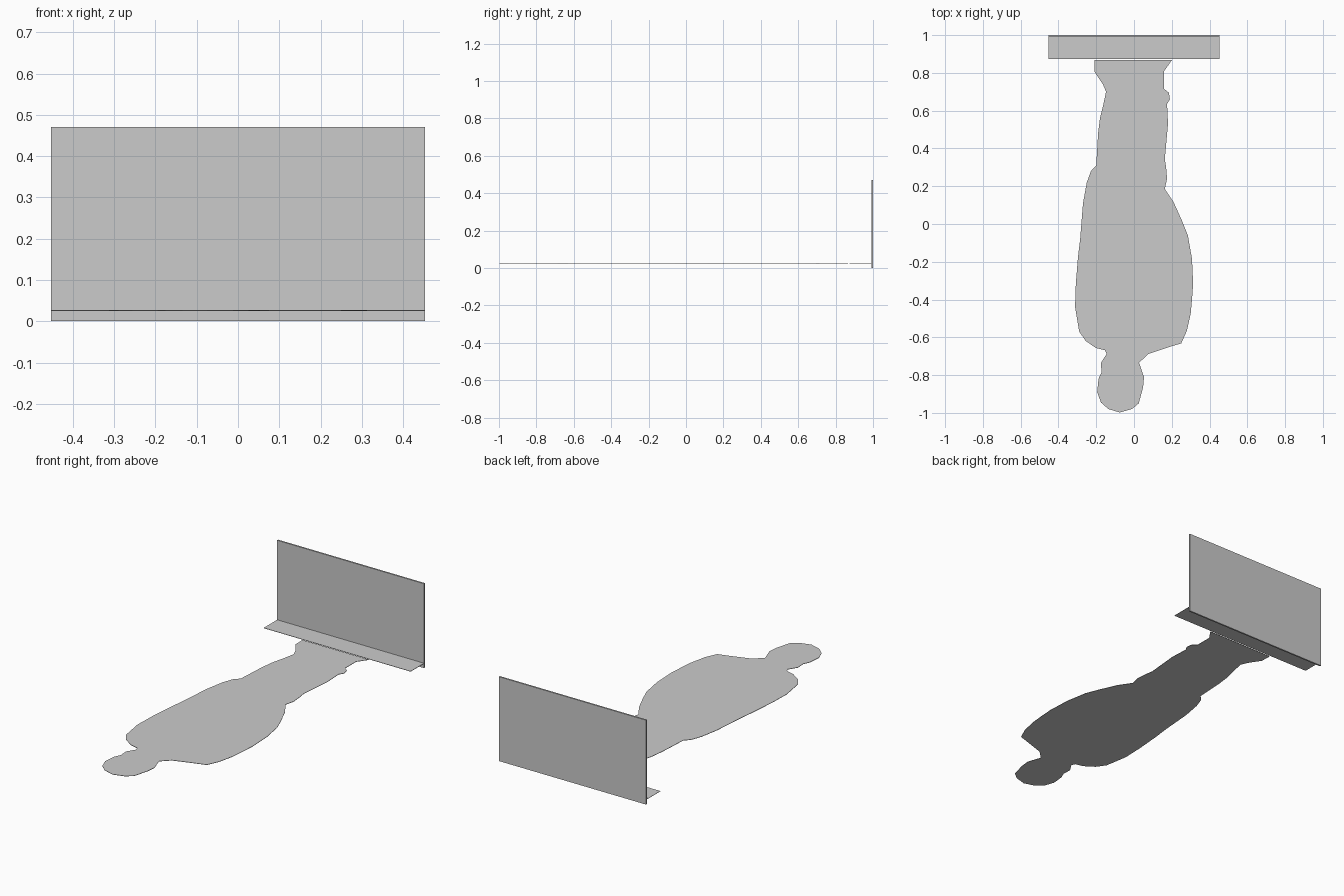
import bpy, bmesh

if "Cube" in bpy.data.objects:
    bpy.data.objects.remove(bpy.data.objects["Cube"])


def mesh_object(name, bm):
    bmesh.ops.recalc_face_normals(bm, faces=bm.faces)
    mesh = bpy.data.meshes.new(name)
    bm.to_mesh(mesh)
    bm.free()
    ob = bpy.data.objects.new(name, mesh)
    bpy.context.collection.objects.link(ob)
    return ob


def slab(name, outline, z0, z1):
    """Flat outline extruded from z0 up to z1."""
    bm = bmesh.new()
    face = bm.faces.new([bm.verts.new((x, y, z0)) for x, y in outline])
    ext = bmesh.ops.extrude_face_region(bm, geom=[face], use_keep_orig=True)
    verts = [g for g in ext["geom"] if isinstance(g, bmesh.types.BMVert)]
    bmesh.ops.translate(bm, verts=verts, vec=(0, 0, z1 - z0))
    bmesh.ops.triangulate(bm, faces=[f for f in bm.faces if len(f.verts) > 4])
    return mesh_object(name, bm)


def rect(x, y0, y1):
    return [(-x, y0), (x, y0), (x, y1), (-x, y1)]


# Left edge of the flat figure, from head to feet
left = [(-.075, -.998), (-.135, -.98), (-.175, -.945), (-.195, -.89), (-.188, -.82),
        (-.172, -.785), (-.175, -.735), (-.145, -.688), (-.155, -.668), (-.20, -.657),
        (-.255, -.62), (-.29, -.57), (-.312, -.44), (-.308, -.315), (-.296, -.17),
        (-.285, -.08), (-.27, .11), (-.25, .22), (-.228, .28), (-.20, .31),
        (-.19, .48), (-.18, .56), (-.165, .62), (-.148, .70), (-.165, .74),
        (-.208, .805), (-.21, .867)]
# Right edge, from feet back to head
right = [(.20, .867), (.16, .81), (.16, .715), (.185, .695), (.19, .66),
         (.175, .635), (.18, .53), (.163, .345), (.17, .30), (.175, .24),
         (.163, .185), (.21, .115), (.255, .015), (.285, -.06), (.307, -.185),
         (.313, -.315), (.307, -.40), (.30, -.475), (.28, -.565), (.25, -.632),
         (.20, -.647), (.075, -.688), (.027, -.735), (.053, -.81), (.048, -.865),
         (.025, -.95), (-.012, -.98)]
slab("flat_figure", left + right, 0.025, 0.027)

# Narrow ledge and upright board behind the feet
slab("ledge", rect(0.453, 0.873, 0.992), 0.025, 0.027)
slab("upright_board", rect(0.453, 0.991, 1.0), 0.0, 0.47)
